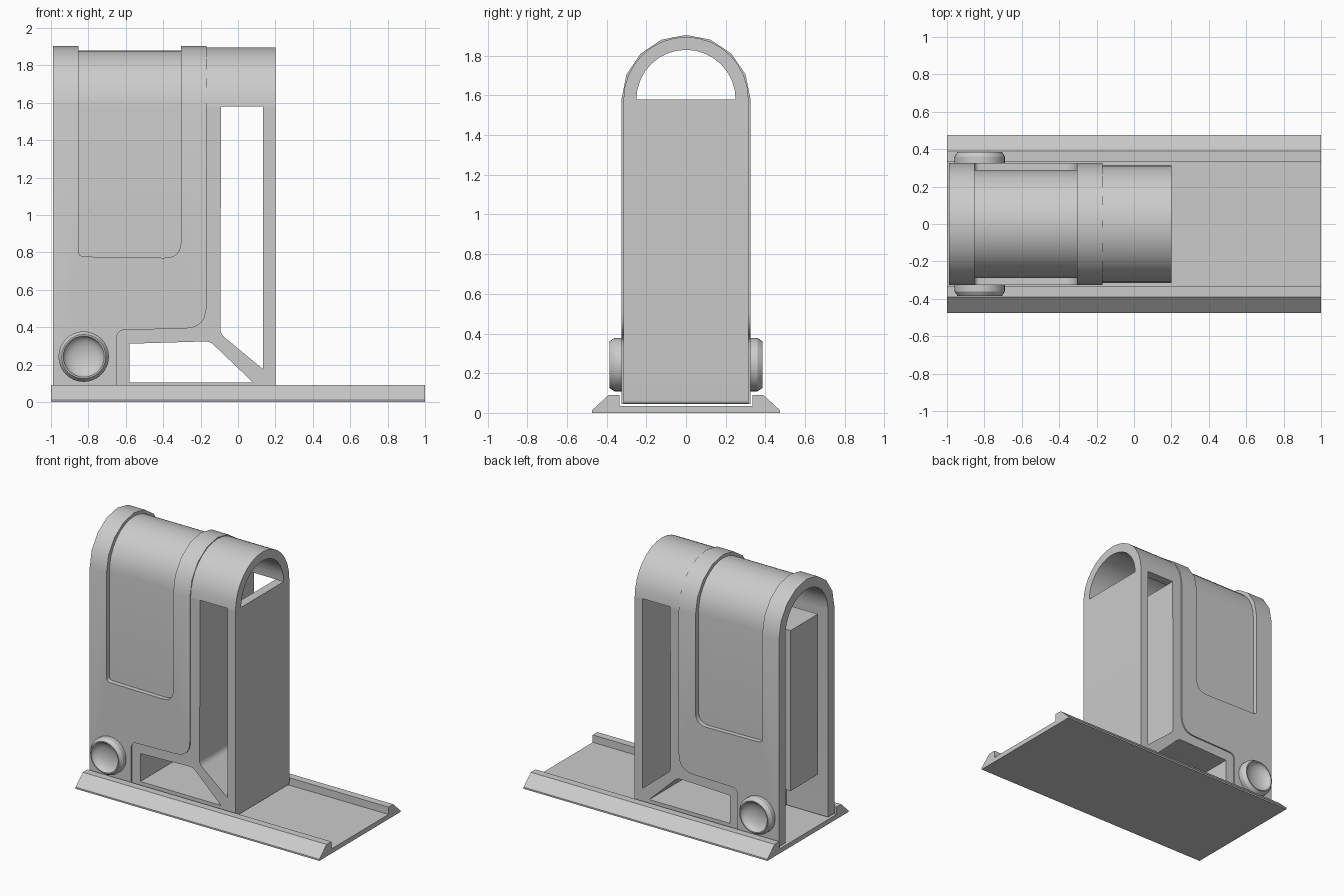
import bpy, bmesh, math
from mathutils import Vector

if "Cube" in bpy.data.objects:
    bpy.data.objects.remove(bpy.data.objects["Cube"])

grey = bpy.data.materials.new("light_grey")
grey.diffuse_color = (0.6, 0.6, 0.6, 1)
grey.use_nodes = True
grey.node_tree.nodes["Principled BSDF"].inputs["Base Color"].default_value = grey.diffuse_color


def finish(name, bm):
    bmesh.ops.recalc_face_normals(bm, faces=bm.faces)
    mesh = bpy.data.meshes.new(name)
    bm.to_mesh(mesh)
    bm.free()
    ob = bpy.data.objects.new(name, mesh)
    mesh.materials.append(grey)
    bpy.context.collection.objects.link(ob)
    return ob


def prism(name, pts, a, b, axis):
    """Extrude an outline along x (points are y, z) or along y (points are x, z)."""
    bm = bmesh.new()
    place = (lambda u, v: (a, u, v)) if axis == 'x' else (lambda u, v: (u, a, v))
    face = bm.faces.new([bm.verts.new(place(u, v)) for u, v in pts])
    step = Vector((b - a, 0, 0)) if axis == 'x' else Vector((0, b - a, 0))
    res = bmesh.ops.extrude_face_region(bm, geom=[face])
    bmesh.ops.translate(bm, vec=step,
                        verts=[g for g in res['geom'] if isinstance(g, bmesh.types.BMVert)])
    return finish(name, bm)


def rounded(pts, n=6):
    """Outline from (u, v, corner radius) points."""
    out = []
    for i, (u, v, r) in enumerate(pts):
        p = Vector((u, v))
        if not r:
            out.append((u, v))
            continue
        q, s = Vector(pts[i - 1][:2]), Vector(pts[(i + 1) % len(pts)][:2])
        a, b = p + (q - p).normalized() * r, p + (s - p).normalized() * r
        for k in range(n + 1):
            t = k / n
            w = a * (1 - t) ** 2 + p * 2 * t * (1 - t) + b * t * t
            out.append((w.x, w.y))
    return out


def arch(ry, rz, n, zb):
    """Half-ellipse at z = 1.58 with straight legs down to zb."""
    pts = [(ry * math.cos(math.pi * k / n), 1.58 + rz * math.sin(math.pi * k / n))
           for k in range(n + 1)]
    return pts if zb is None else [(ry, zb)] + pts + [(-ry, zb)]


def cut(ob, cutter):
    m = ob.modifiers.new("cut", 'BOOLEAN')
    m.operation, m.solver, m.object = 'DIFFERENCE', 'EXACT', cutter
    bpy.context.view_layer.objects.active = ob
    bpy.ops.object.modifier_apply(modifier=m.name)
    bpy.data.objects.remove(cutter, do_unlink=True)


def smooth(ob, angle=30):
    bpy.ops.object.select_all(action='DESELECT')
    ob.select_set(True)
    bpy.context.view_layer.objects.active = ob
    bpy.ops.object.shade_smooth_by_angle(angle=math.radians(angle))


# Base rail with a sloped lip on each long side
half = [(0.475, 0), (0.475, 0.012), (0.39, 0.09), (0.335, 0.09), (0.335, 0.035)]
prism("base_rail", half + [(-y, z) for y, z in reversed(half)], -1, 1, 'x')

# Arched outer shell, open at the left end
shell = prism("outer_shell", arch(0.325, 0.325, 8, 0.045)
              + arch(0.25, 0.25, 16, 0.045)[::-1], -0.99, -0.168, 'x')
notch = rounded([(-0.65, -0.1, 0), (-0.65, 0.385, 0.05), (-0.168, 0.395, 0.12),
                 (-0.168, 0.6, 0), (0.1, 0.6, 0), (0.1, -0.1, 0)])
cut(shell, prism("notch_cutter", notch, -0.6, 0.6, 'y'))

# Shallow band recessed over the shell
band = rounded([(-0.852, 0.778, 0.03), (-0.305, 0.77, 0.09), (-0.305, 2.2, 0), (-0.852, 2.2, 0)])
band_cutter = prism("band_cutter", band, -0.6, 0.6, 'y')
cut(band_cutter, prism("band_core", arch(0.29, 0.3, 16, 0.5), -1.2, 0.2, 'x'))
cut(shell, band_cutter)
smooth(shell)

# Frame: leg, arm, partition, diagonal strut and end panel
outline = rounded([(-0.65, 0.045, 0), (0.2, 0.045, 0.02), (0.2, 1.58, 0), (0.135, 1.58, 0),
                   (0.135, 0.175, 0), (-0.095, 0.365, 0.03), (-0.09, 1.58, 0),
                   (-0.168, 1.58, 0), (-0.168, 0.395, 0.12), (-0.65, 0.385, 0.05)])
frame = prism("support_frame", outline, -0.315, 0.315, 'y')
opening = rounded([(-0.58, 0.105, 0), (0.08, 0.105, 0), (-0.15, 0.325, 0.03), (-0.58, 0.312, 0)])
cut(frame, prism("opening_cutter", opening, -0.6, 0.6, 'y'))
smooth(frame)

# Arched top of the frame
smooth(prism("frame_arch", arch(0.315, 0.315, 16, None)
             + arch(0.25, 0.25, 16, None)[::-1], -0.168, 0.2, 'x'))

# Inner block hanging inside the shell
prism("inner_block", [(-0.16, 0.39), (0.16, 0.39), (0.16, 1.58), (-0.16, 1.58)],
      -0.97, -0.168, 'x')

# Round side knobs with a dished face
dish = [(0.11 * math.cos(t * math.pi / 12), 0.385 - 0.05 * math.sin(t * math.pi / 12))
        for t in range(6)]
knob_profile = [(0, 0.32), (0.135, 0.32), (0.135, 0.36), (0.118, 0.385)] + dish + [(0, 0.335)]
for side, label in ((-1, "front"), (1, "back")):
    bm = bmesh.new()
    vs = [bm.verts.new((r, side * y, 0)) for r, y in knob_profile]
    es = [bm.edges.new(p) for p in zip(vs, vs[1:])]
    bmesh.ops.spin(bm, geom=vs + es, cent=(0, 0, 0), axis=(0, 1, 0),
                   angle=math.tau, steps=32, use_merge=True)
    bmesh.ops.remove_doubles(bm, verts=bm.verts, dist=1e-4)
    bmesh.ops.translate(bm, verts=bm.verts, vec=(-0.825, 0, 0.243))
    smooth(finish(label + "_knob", bm))
